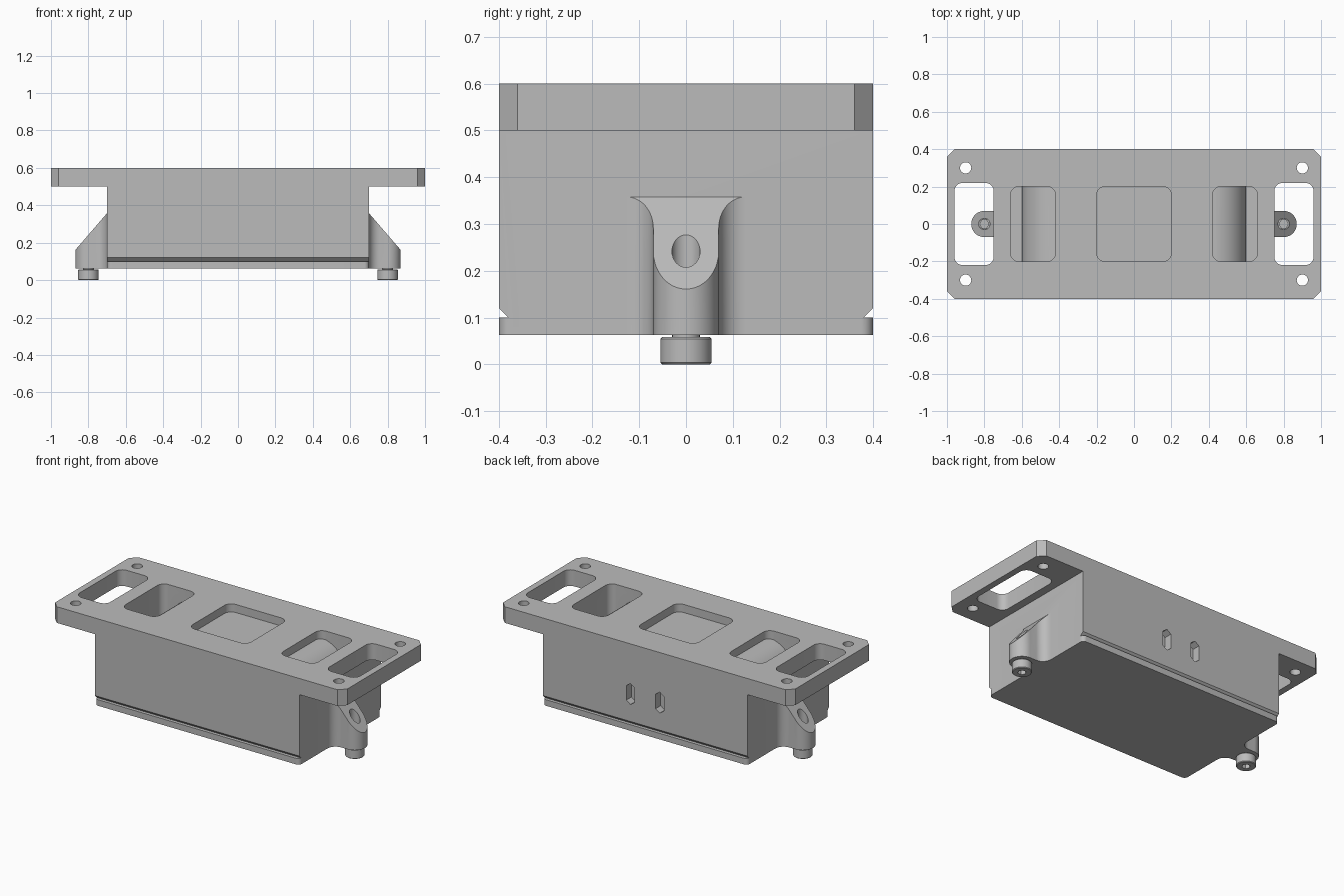
import bpy, bmesh
from math import sin, cos, pi, radians

cube = bpy.data.objects.get("Cube")
if cube:
    bpy.data.objects.remove(cube)

grey = bpy.data.materials.new("grey metal")
grey.use_nodes = True
grey.diffuse_color = (0.5, 0.5, 0.5, 1)
grey.node_tree.nodes["Principled BSDF"].inputs["Base Color"].default_value = (0.5, 0.5, 0.5, 1)


def arc(cx, cy, r, a0, a1, n=10):
    """Points along an arc, angles in degrees."""
    angles = [radians(a0 + (a1 - a0) * i / n) for i in range(n + 1)]
    return [(cx + r * cos(a), cy + r * sin(a)) for a in angles]


def circle(cx, cy, r, n=32):
    return arc(cx, cy, r, 0, 360, n)[:-1]


def rounded_rect(x0, x1, y0, y1, r, n=8):
    """Rectangle with rounded corners; n=1 gives chamfers."""
    return (arc(x1 - r, y1 - r, r, 0, 90, n) + arc(x0 + r, y1 - r, r, 90, 180, n)
            + arc(x0 + r, y0 + r, r, 180, 270, n) + arc(x1 - r, y0 + r, r, 270, 360, n))


def prism(name, pts, lo, hi, axis="z"):
    """Extrude a 2D outline along an axis."""
    place = {"x": lambda u, v, w: (w, u, v),
             "y": lambda u, v, w: (u, w, v),
             "z": lambda u, v, w: (u, v, w)}[axis]
    bm = bmesh.new()
    ends = [[bm.verts.new(place(u, v, w)) for u, v in pts] for w in (lo, hi)]
    for ring in ends:
        bm.faces.new(ring)
    for i in range(len(pts)):
        j = (i + 1) % len(pts)
        bm.faces.new((ends[0][i], ends[0][j], ends[1][j], ends[1][i]))
    bmesh.ops.recalc_face_normals(bm, faces=bm.faces)
    mesh = bpy.data.meshes.new(name)
    bm.to_mesh(mesh)
    bm.free()
    obj = bpy.data.objects.new(name, mesh)
    bpy.context.collection.objects.link(obj)
    return obj


def combine(target, other, operation="DIFFERENCE"):
    """Apply a boolean and discard the helper."""
    mod = target.modifiers.new("boolean", "BOOLEAN")
    mod.solver = "EXACT"
    mod.operation = operation
    mod.object = other
    with bpy.context.temp_override(object=target, active_object=target):
        bpy.ops.object.modifier_apply(modifier=mod.name)
    bpy.data.objects.remove(other)


def finish(obj):
    obj.data.materials.clear()
    obj.data.materials.append(grey)
    bpy.ops.object.select_all(action="DESELECT")
    obj.select_set(True)
    bpy.context.view_layer.objects.active = obj
    bpy.ops.object.shade_smooth_by_angle(angle=radians(30))


# Top flange with chamfered corners, and the box below with its side groove
case = prism("case", [(-0.96, -0.4), (0.96, -0.4), (1, -0.36), (1, 0.36),
                      (0.96, 0.4), (-0.96, 0.4), (-1, 0.36), (-1, -0.36)], 0.5, 0.6)
half = [(0.37, 0.08), (0.37, 0.1), (0.38, 0.1), (0.4, 0.12), (0.4, 0.55)]
box = prism("box", half + [(-y, z) for y, z in reversed(half)], -0.7, 0.7, "x")
combine(case, box, "UNION")

# Bottom cover with rounded corners
cover = prism("cover", rounded_rect(-0.7, 0.7, -0.4, 0.4, 0.025), 0.0625, 0.1)
combine(case, cover, "UNION")

for s in (1, -1):
    # Screw ear: filleted into the box, rounded at the tip, sliced at a slope
    side = arc(0.757, 0.127, 0.057, 180, 270) + arc(0.8, 0, 0.07, 90, 0, 14)
    outline = [(0.65, 0.127)] + side
    outline += [(x, -y) for x, y in reversed(outline[:-1])]
    ear = prism("ear", [(s * x, y) for x, y in outline], 0.0625, 0.38)
    slope = [(0.6, 0.474), (0.9, 0.126), (0.9, 0.6), (0.6, 0.6)]
    combine(ear, prism("slope", [(s * x, z) for x, z in slope], -0.3, 0.3, "y"))
    combine(case, ear, "UNION")
    combine(case, prism("ear_hole", circle(s * 0.8, 0, 0.03), 0, 0.4))

    # Access slot and mounting holes through the flange
    x0, x1 = sorted((s * 0.75, s * 0.96))
    combine(case, prism("slot", rounded_rect(x0, x1, -0.22, 0.22, 0.045), 0.4, 0.7))
    for y in (-0.3, 0.3):
        combine(case, prism("mount_hole", circle(s * 0.9, y, 0.03), 0.4, 0.7))

    # Finger scoop whose floor curves down towards the outer end
    x0, x1 = sorted((s * 0.42, s * 0.66))
    scoop = prism("scoop", rounded_rect(x0, x1, -0.2, 0.2, 0.045), 0.3, 0.7)
    curve = [(0.4, 0.8), (0.4, 0.55)] + arc(0.42, 0.37, 0.18, 90, 0, 14) + [(0.7, 0.37), (0.7, 0.8)]
    combine(scoop, prism("scoop_floor", [(s * x, z) for x, z in curve], -0.3, 0.3, "y"), "INTERSECT")
    combine(case, scoop)

    # Small six-sided recess in the back
    recess = [(0, 0.065), (0.028, 0.045), (0.028, -0.045),
              (0, -0.065), (-0.028, -0.045), (-0.028, 0.045)]
    combine(case, prism("recess", [(s * 0.1 + x, 0.29 + z) for x, z in recess], 0.35, 0.5, "y"))

# Shallow label recess in the middle of the top
combine(case, prism("label_recess", rounded_rect(-0.2, 0.2, -0.2, 0.2, 0.045), 0.55, 0.7))
finish(case)

# Screws: bevelled head, shank in the ear, six-sided socket at each end
for s, label in ((1, "left"), (-1, "right")):
    screw = prism(label + "_screw", circle(s * 0.8, 0, 0.055), 0, 0.058)
    bm = bmesh.new()
    bm.from_mesh(screw.data)
    rims = [e for e in bm.edges if abs(e.verts[0].co.z - e.verts[1].co.z) < 0.001]
    bmesh.ops.bevel(bm, geom=rims, offset=0.004, segments=1, affect="EDGES")
    bm.to_mesh(screw.data)
    bm.free()
    combine(screw, prism("shank", circle(s * 0.8, 0, 0.0295), 0.03, 0.11), "UNION")
    for lo, hi in ((-0.1, 0.025), (0.09, 0.2)):
        combine(screw, prism("socket", circle(s * 0.8, 0, 0.024, 6), lo, hi))
    finish(screw)
